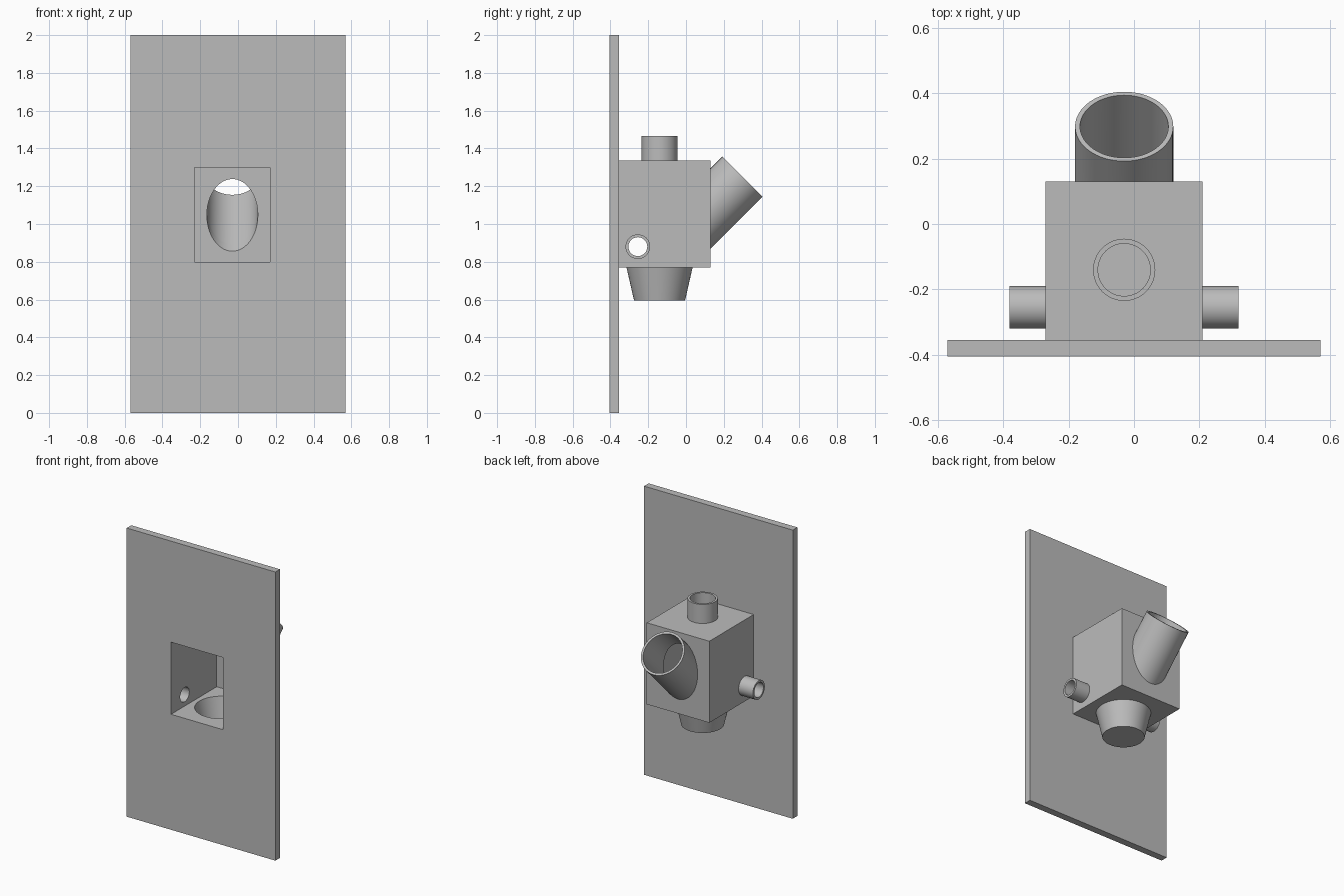
import bpy, bmesh, math
from mathutils import Matrix, Vector

if "Cube" in bpy.data.objects:
    bpy.data.objects.remove(bpy.data.objects["Cube"], do_unlink=True)

# One plain grey for the whole fixture
GREY = (0.5, 0.5, 0.5, 1)
grey = bpy.data.materials.new("plain grey")
grey.use_nodes = True
grey.diffuse_color = GREY
grey.node_tree.nodes["Principled BSDF"].inputs["Base Color"].default_value = GREY


def add_object(name, bm):
    bmesh.ops.recalc_face_normals(bm, faces=bm.faces)
    mesh = bpy.data.meshes.new(name)
    bm.to_mesh(mesh)
    bm.free()
    mesh.materials.append(grey)
    obj = bpy.data.objects.new(name, mesh)
    bpy.context.collection.objects.link(obj)
    return obj


def block(name, low, high):
    low, high = Vector(low), Vector(high)
    bm = bmesh.new()
    place = Matrix.Translation((low + high) / 2) @ Matrix.Diagonal((*(high - low), 1))
    bmesh.ops.create_cube(bm, size=1, matrix=place)
    return add_object(name, bm)


def rod(name, start, end, r1, r2=None):
    """Capped cylinder or cone running from start to end."""
    start, end = Vector(start), Vector(end)
    axis = end - start
    turn = axis.to_track_quat("Z", "Y").to_matrix().to_4x4()
    bm = bmesh.new()
    bmesh.ops.create_cone(bm, cap_ends=True, segments=64, radius1=r1,
                          radius2=r1 if r2 is None else r2, depth=axis.length,
                          matrix=Matrix.Translation((start + end) / 2) @ turn)
    return add_object(name, bm)


def cut(obj, *cutters):
    for cutter in cutters:
        mod = obj.modifiers.new("cut", "BOOLEAN")
        mod.operation, mod.solver, mod.object = "DIFFERENCE", "EXACT", cutter
    bpy.context.view_layer.update()
    graph = bpy.context.evaluated_depsgraph_get()
    mesh = bpy.data.meshes.new_from_object(obj.evaluated_get(graph))
    obj.modifiers.clear()
    obj.data = mesh


CX, CY = -0.03, -0.14                     # shared axis of the top pipe and cup
PIPE_Y, PIPE_Z = -0.255, 0.88             # side pipe axis
SLANT_IN, SLANT_OUT = (CX, -0.02, 0.932), (CX, 0.298, 1.25)
SLANT_PAST = (CX, 0.398, 1.35)

# Helper solids: the hollow spaces and the outside of the box
cavity = block("cavity_cutter", (-0.23, -0.5, 0.80), (0.17, 0.095, 1.30))
box_solid = block("box_cutter", (-0.27, -0.355, 0.77), (0.21, 0.13, 1.335))
top_bore = rod("top_bore", (CX, CY, 1.2), (CX, CY, 1.6), 0.08)
side_bore = rod("side_bore", (-0.6, PIPE_Y, PIPE_Z), (0.6, PIPE_Y, PIPE_Z), 0.05)
slant_bore = rod("slant_bore", SLANT_IN, SLANT_PAST, 0.135)
cup_bore = rod("cup_bore", (CX, CY, 0.61), (CX, CY, 0.82), 0.123, 0.172)
helpers = [cavity, box_solid, top_bore, side_bore, slant_bore, cup_bore]

# Front panel with its rectangular opening
panel = block("front_panel", (-0.57, -0.405, 0), (0.57, -0.355, 2))
cut(panel, cavity)

# Hollow box behind the panel
box = block("box_shell", (-0.27, -0.355, 0.77), (0.21, 0.13, 1.335))
cut(box, cavity, top_bore, side_bore, slant_bore, cup_bore)

# Upright pipe on top
top_pipe = rod("top_pipe", (CX, CY, 1.335), (CX, CY, 1.467), 0.095)
cut(top_pipe, top_bore)

# Pair of side pipes
parts = [panel, box, top_pipe]
for name, x0, x1 in (("right_pipe", -0.38, -0.27), ("left_pipe", 0.21, 0.32)):
    pipe = rod(name, (x0, PIPE_Y, PIPE_Z), (x1, PIPE_Y, PIPE_Z), 0.065)
    cut(pipe, side_bore)
    parts.append(pipe)

# Large slanted pipe at the back
slant_pipe = rod("slanted_back_pipe", SLANT_IN, SLANT_OUT, 0.15)
cut(slant_pipe, slant_bore, box_solid)

# Tapered cup underneath
cup = rod("bottom_cup", (CX, CY, 0.595), (CX, CY, 0.77), 0.135, 0.175)
cut(cup, cup_bore)
parts += [slant_pipe, cup]

for part in parts:
    part.data.shade_smooth()
    part.data.set_sharp_from_angle(angle=math.radians(30))
for helper in helpers:
    bpy.data.objects.remove(helper, do_unlink=True)
